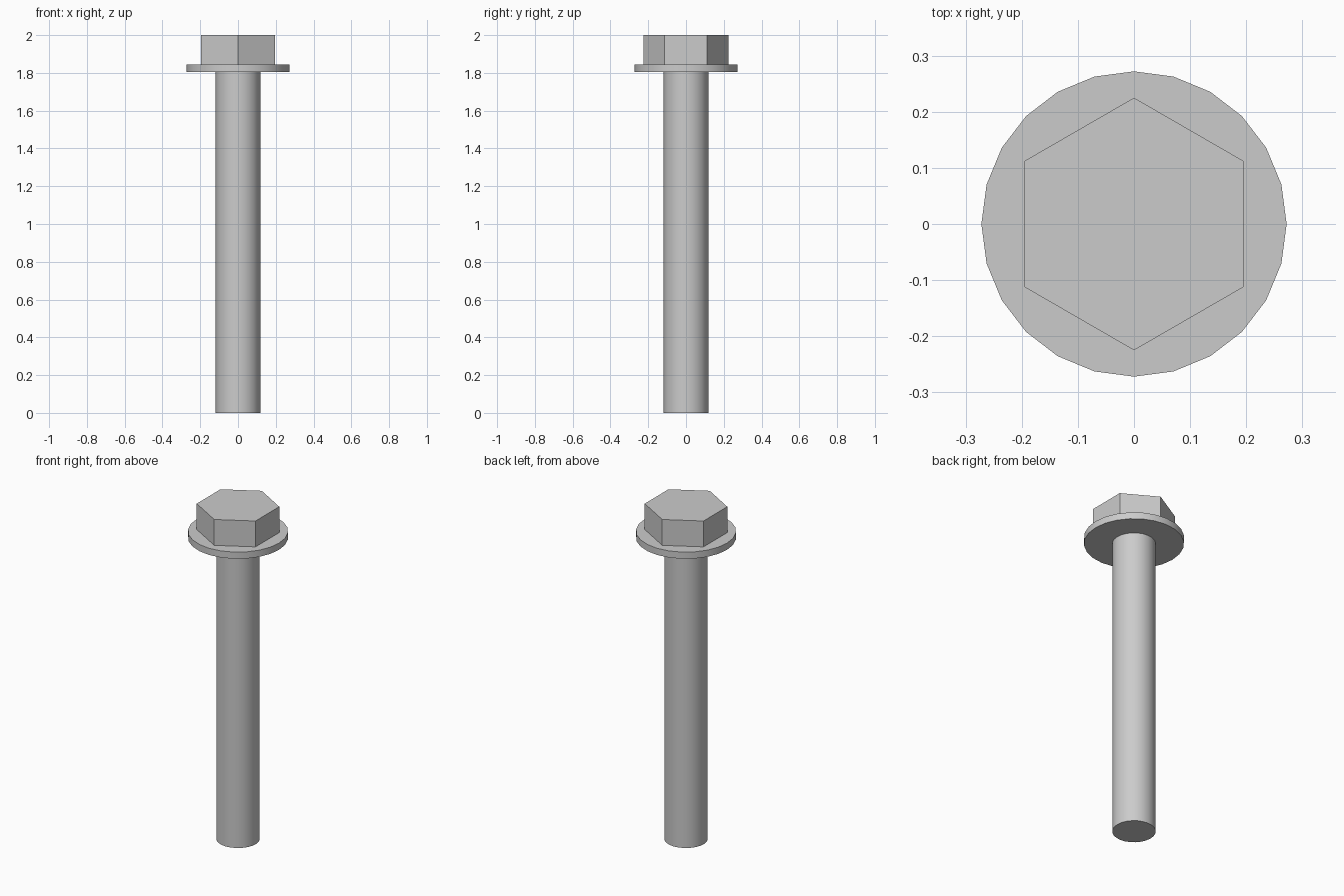
import bpy
import math

# Remove the default cube
cube = bpy.data.objects.get("Cube")
if cube:
    bpy.data.objects.remove(cube, do_unlink=True)

# Plain steel grey
steel = bpy.data.materials.new("steel_grey")
steel.use_nodes = True
colour = (0.6, 0.6, 0.6, 1)
steel.diffuse_color = colour
steel.node_tree.nodes["Principled BSDF"].inputs["Base Color"].default_value = colour


def prism(name, sides, radius, bottom, top):
    """Upright cylinder or prism between two heights."""
    bpy.ops.mesh.primitive_cylinder_add(
        vertices=sides, radius=radius, depth=top - bottom,
        location=(0, 0, (bottom + top) / 2))
    part = bpy.context.object
    part.name = name
    part.data.materials.append(steel)
    bpy.ops.object.shade_smooth_by_angle(angle=math.radians(30))
    return part


# Shank, round flange and hexagonal head, stacked from the ground up
FLANGE_BOTTOM, FLANGE_TOP, HEAD_TOP = 1.805, 1.845, 2.0
prism("shank", 24, 0.118, 0, FLANGE_BOTTOM)
prism("flange", 24, 0.272, FLANGE_BOTTOM, FLANGE_TOP)
prism("hex_head", 6, 0.225, FLANGE_TOP, HEAD_TOP)
